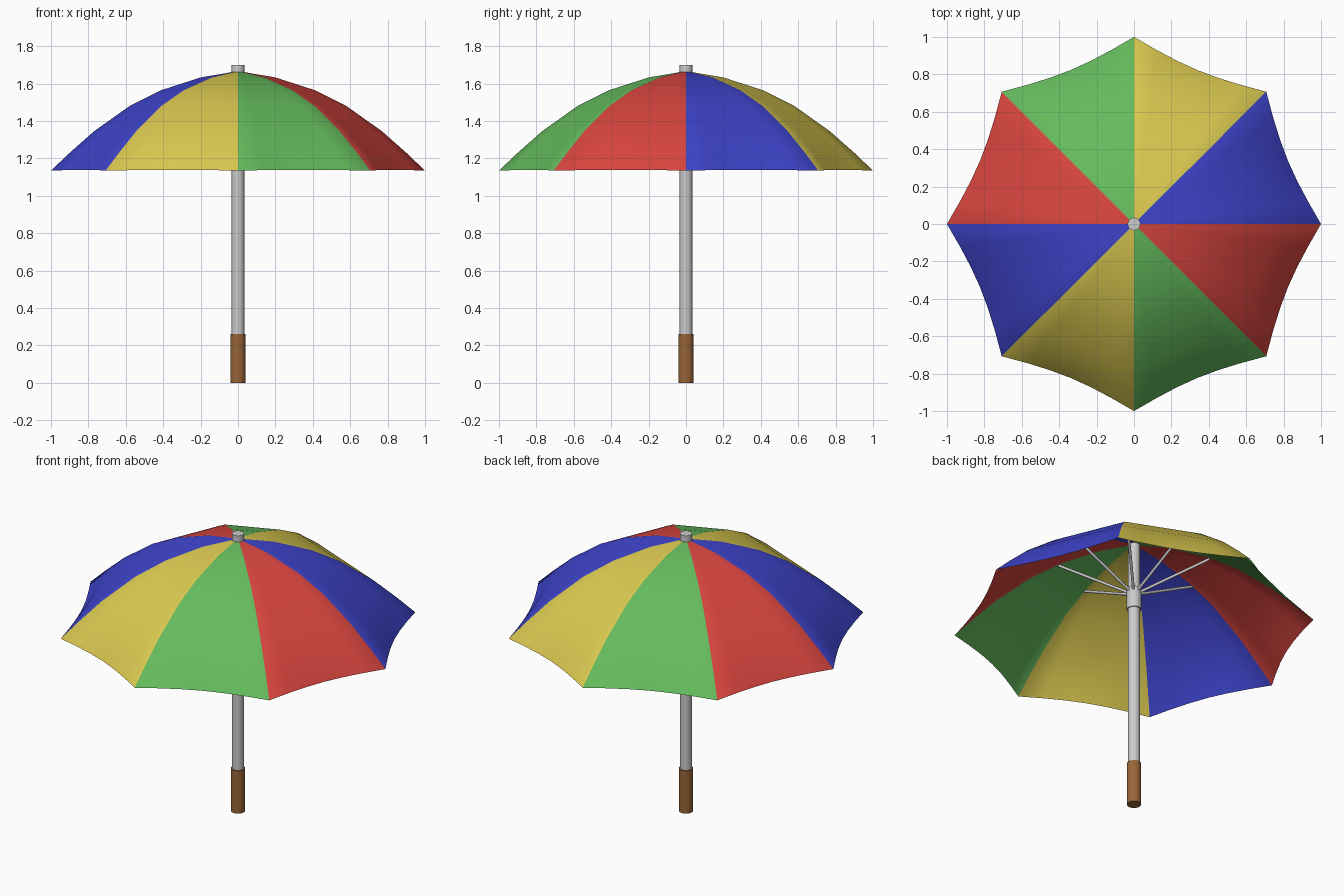
import bpy, bmesh, math
from mathutils import Vector

if "Cube" in bpy.data.objects:
    bpy.data.objects.remove(bpy.data.objects["Cube"])


def material(name, rgb):
    m = bpy.data.materials.new(name)
    m.diffuse_color = (*rgb, 1)
    m.use_nodes = True
    m.node_tree.nodes["Principled BSDF"].inputs["Base Color"].default_value = m.diffuse_color
    return m


def rod(name, p0, p1, radius, sides=24, mat=None):
    p0, p1 = Vector(p0), Vector(p1)
    d = p1 - p0
    bpy.ops.mesh.primitive_cylinder_add(vertices=sides, radius=radius, depth=d.length,
                                        location=(p0 + p1) / 2,
                                        rotation=d.to_track_quat('Z', 'Y').to_euler())
    ob = bpy.context.object
    ob.name = name
    if mat:
        ob.data.materials.append(mat)
    bpy.ops.object.shade_smooth_by_angle(angle=math.radians(40))
    return ob


# Colours in panel order, counter-clockwise from +x
colours = [material("blue", (0.05, 0.06, 0.62)), material("yellow", (0.70, 0.58, 0.08)),
           material("green", (0.13, 0.50, 0.11)), material("red", (0.70, 0.06, 0.05))]
wood = material("wood", (0.32, 0.13, 0.04))

# Canopy: eight panels stretched between ribs, scalloped at the rim
profile = [(0.03, 1.662), (0.2, 1.633), (0.41, 1.565), (0.58, 1.48),
           (0.77, 1.345), (0.9, 1.23), (1.0, 1.135)]
scallop = [0, 0, 0, 0, 0, 0.002, 0.034]
RIBS, SUB = 8, 6
N = RIBS * SUB
half = math.pi / RIBS
bm = bmesh.new()
rings = []
for (r, z), dip in zip(profile, scallop):
    ring = []
    for i in range(N):
        a = 2 * math.pi * i / N
        t = (i % SUB) / SUB * 2 - 1
        sag = 1 - t * t
        rad = r * math.cos(half) / math.cos(half * t) - dip * sag
        ring.append(bm.verts.new((rad * math.cos(a), rad * math.sin(a), z + 0.12 * dip * sag)))
    rings.append(ring)
apex = bm.verts.new((0, 0, 1.664))
for i in range(N):
    j = (i + 1) % N
    faces = [bm.faces.new((apex, rings[0][i], rings[0][j]))]
    for a, b in zip(rings, rings[1:]):
        faces.append(bm.faces.new((a[i], b[i], b[j], a[j])))
    for f in faces:
        f.material_index = (i // SUB) % 4
        f.smooth = True
me = bpy.data.meshes.new("canopy")
bm.to_mesh(me)
bm.free()
for c in colours:
    me.materials.append(c)
canopy = bpy.data.objects.new("canopy", me)
bpy.context.collection.objects.link(canopy)

# Shaft, handle and sliding runner
rod("shaft", (0, 0, 0.2), (0, 0, 1.70), 0.034)
rod("handle", (0, 0, 0), (0, 0, 0.262), 0.04, mat=wood)
rod("runner", (0, 0, 1.25), (0, 0, 1.38), 0.041)

# Struts from the runner up to the ribs
for k in range(RIBS):
    a = 2 * math.pi * k / RIBS
    c, s = math.cos(a), math.sin(a)
    rod(f"strut_{k + 1}", (0.03 * c, 0.03 * s, 1.36), (0.42 * c, 0.42 * s, 1.553), 0.008, 10)
